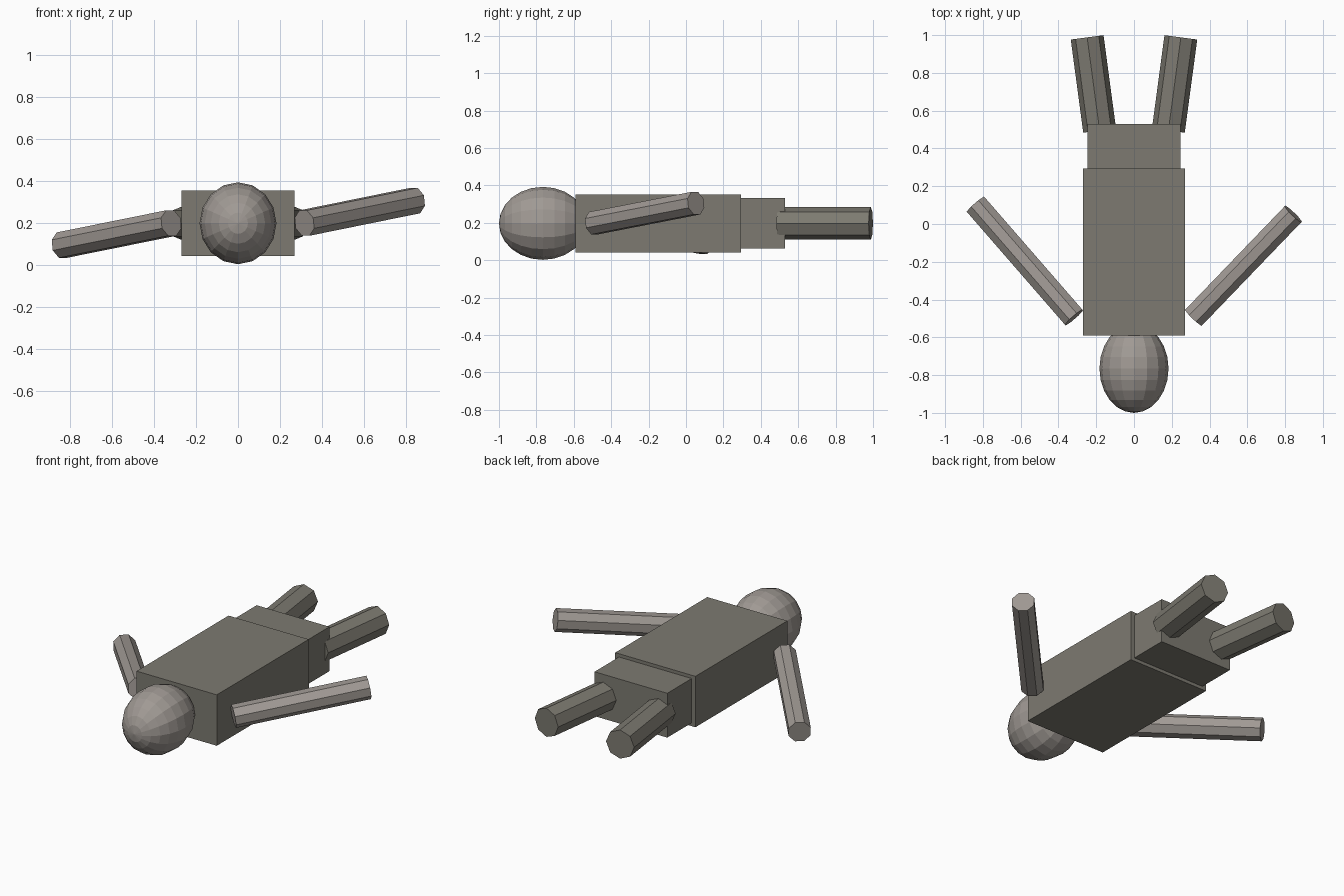
import bpy
import math
from mathutils import Vector, Quaternion

cube = bpy.data.objects.get("Cube")
if cube:
    bpy.data.objects.remove(cube, do_unlink=True)

MID = 0.197  # height of the body's centre line


def material(name, color):
    mat = bpy.data.materials.new(name)
    mat.use_nodes = True
    mat.diffuse_color = color
    mat.node_tree.nodes["Principled BSDF"].inputs["Base Color"].default_value = color
    return mat


cloth = material("dark grey cloth", (0.205, 0.195, 0.165, 1))
skin = material("light grey skin", (0.35, 0.32, 0.295, 1))


def finish(name, mat):
    obj = bpy.context.object
    obj.name = name
    obj.data.materials.append(mat)
    return obj


def block(name, width, y0, y1, height, mat):
    bpy.ops.mesh.primitive_cube_add(size=1, location=(0, (y0 + y1) / 2, MID))
    bpy.context.object.scale = (width, y1 - y0, height)
    return finish(name, mat)


def limb(name, start, end, radius, mat, roll=0):
    """Eight-sided cylinder running from start to end."""
    a, b = Vector(start), Vector(end)
    axis = b - a
    bpy.ops.mesh.primitive_cylinder_add(vertices=8, radius=radius,
                                        depth=axis.length, location=(a + b) / 2)
    obj = bpy.context.object
    obj.rotation_mode = 'QUATERNION'
    obj.rotation_quaternion = axis.to_track_quat('Z', 'Y') @ Quaternion((0, 0, 1), roll)
    return finish(name, mat)


# Torso and hips
block("torso", 0.54, -0.59, 0.295, 0.31, cloth)
block("hips", 0.49, 0.25, 0.53, 0.27, cloth)

# Head, with its poles along the body
bpy.ops.mesh.primitive_uv_sphere_add(segments=16, ring_count=12, radius=1,
                                     location=(0, -0.765, MID),
                                     rotation=(math.pi / 2, 0, 0))
bpy.context.object.scale = (0.183, 0.195, 0.235)
finish("head", skin)

# Legs, slightly spread
for side, sx in (("left", 1), ("right", -1)):
    limb(side + "_leg", (sx * 0.182, 0.495, MID), (sx * 0.248, 0.988, MID), 0.0875, cloth)

# Arms: one raised, one lowered
limb("left_arm", (0.316, -0.495, 0.198), (0.843, 0.053, 0.305), 0.066, skin, math.pi / 8)
limb("right_arm", (-0.318, -0.495, 0.198), (-0.838, 0.103, 0.093), 0.066, skin, math.pi / 8)
